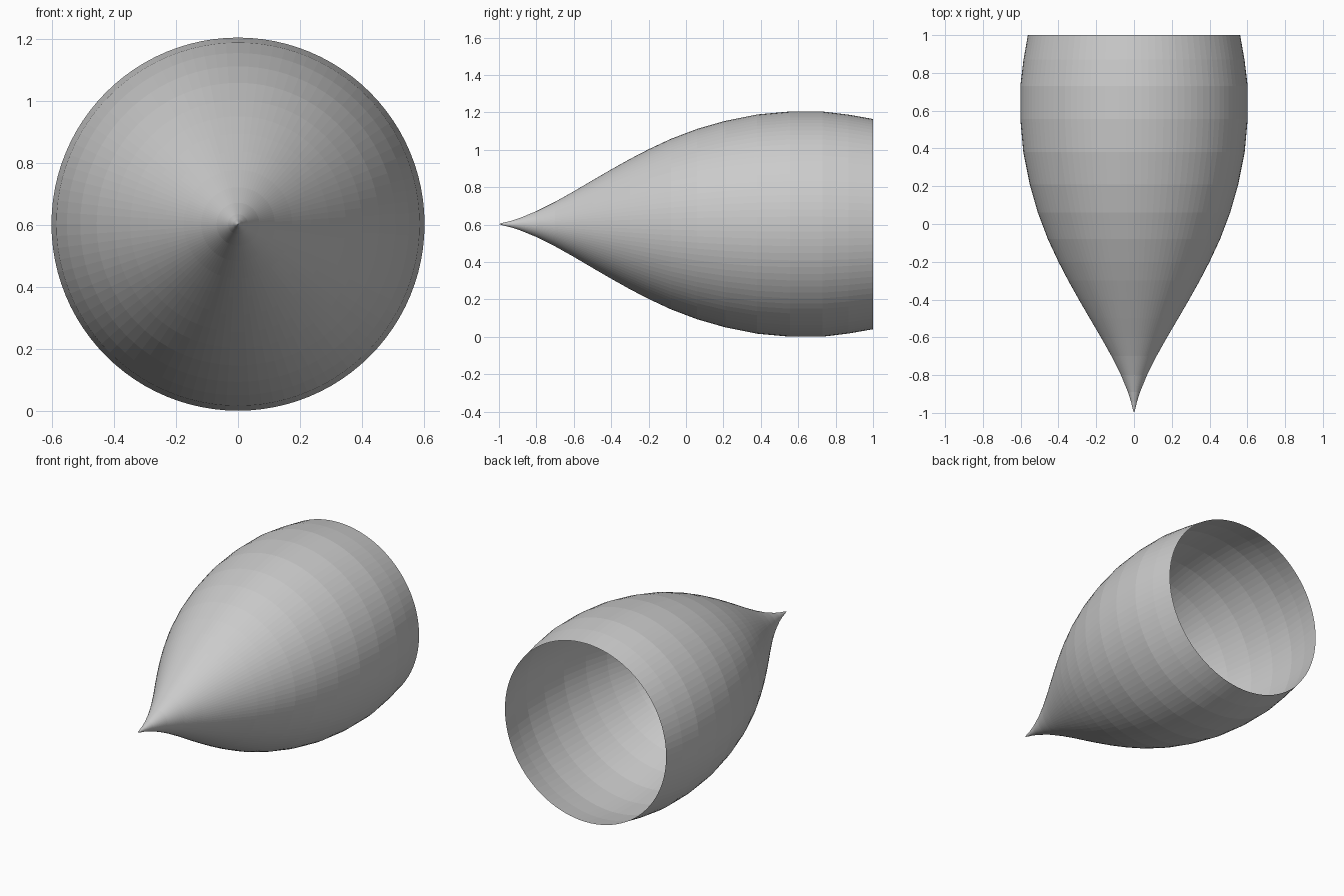
import bpy, bmesh, math

if "Cube" in bpy.data.objects:
    bpy.data.objects.remove(bpy.data.objects["Cube"])

SIDES = 96
AXIS_Z = 0.603

# Profile of the shell: (y along the axis, radius)
PROFILE = [(-0.975, 0.008), (-0.94, 0.016), (-0.89, 0.032), (-0.80, 0.069),
           (-0.70, 0.119), (-0.60, 0.175), (-0.50, 0.234), (-0.40, 0.292),
           (-0.30, 0.348), (-0.20, 0.400), (-0.08, 0.456), (0.06, 0.509),
           (0.21, 0.552), (0.38, 0.586), (0.555, 0.602), (0.73, 0.602),
           (0.87, 0.585), (1.0, 0.562)]

# Plain grey
grey = bpy.data.materials.new("plain grey")
grey.diffuse_color = (0.6, 0.6, 0.6, 1)
grey.use_nodes = True
grey.node_tree.nodes["Principled BSDF"].inputs["Base Color"].default_value = grey.diffuse_color

# Pointed open shell, turned around the y axis
bm = bmesh.new()


def ring(y, r):
    steps = [2 * math.pi * i / SIDES for i in range(SIDES)]
    return [bm.verts.new((r * math.cos(a), y, AXIS_Z + r * math.sin(a))) for a in steps]


rings = [ring(y, r) for y, r in PROFILE]
tip = bm.verts.new((0, -1, AXIS_Z))
for i in range(SIDES):
    j = (i + 1) % SIDES
    bm.faces.new((tip, rings[0][i], rings[0][j]))
    for a, b in zip(rings, rings[1:]):
        bm.faces.new((a[i], b[i], b[j], a[j]))
bmesh.ops.recalc_face_normals(bm, faces=bm.faces)

mesh = bpy.data.meshes.new("pointed_shell")
bm.to_mesh(mesh)
bm.free()
mesh.materials.append(grey)
shell = bpy.data.objects.new("pointed_shell", mesh)
bpy.context.collection.objects.link(shell)
